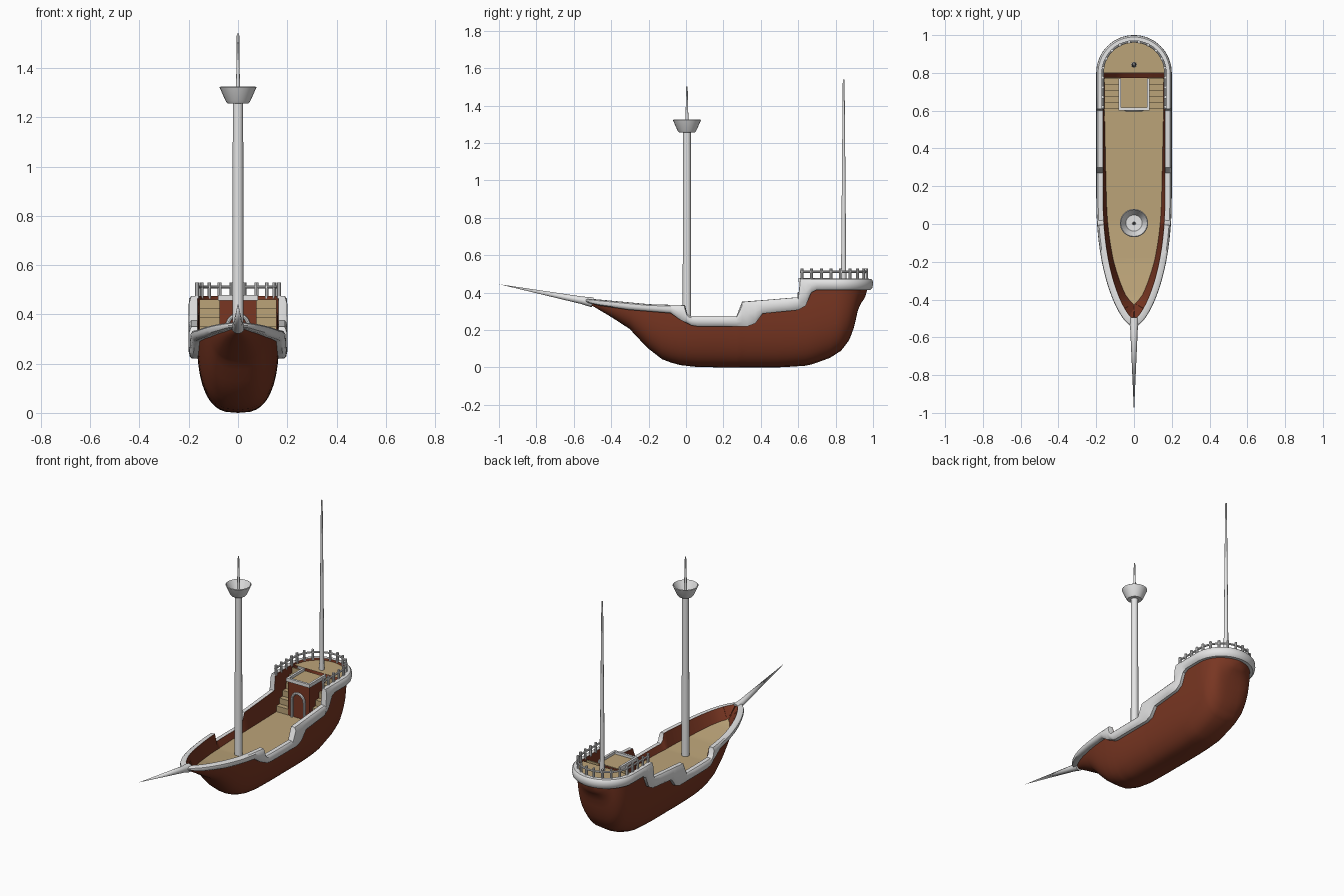
import bpy, bmesh, math
from mathutils import Vector

if "Cube" in bpy.data.objects:
    bpy.data.objects.remove(bpy.data.objects["Cube"])


def material(name, rgb):
    m = bpy.data.materials.new(name)
    m.diffuse_color = (*rgb, 1)
    m.use_nodes = True
    m.node_tree.nodes["Principled BSDF"].inputs["Base Color"].default_value = m.diffuse_color
    return m


BROWN = material("red_brown_wood", (0.19, 0.037, 0.016))
TAN = material("tan_planks", (0.50, 0.37, 0.19))
WHITE = material("pale_grey_trim", (0.78, 0.78, 0.78))


def finish(name, bm, mat, up=False):
    bmesh.ops.remove_doubles(bm, verts=bm.verts, dist=0.0004)
    bmesh.ops.dissolve_degenerate(bm, edges=bm.edges, dist=0.0001)
    bmesh.ops.recalc_face_normals(bm, faces=bm.faces)
    if up and sum(f.normal.z * f.calc_area() for f in bm.faces) < 0:
        bmesh.ops.reverse_faces(bm, faces=bm.faces)
    me = bpy.data.meshes.new(name)
    bm.to_mesh(me)
    bm.free()
    me.materials.append(mat)
    ob = bpy.data.objects.new(name, me)
    bpy.context.collection.objects.link(ob)
    bpy.ops.object.select_all(action='DESELECT')
    ob.select_set(True)
    bpy.context.view_layer.objects.active = ob
    bpy.ops.object.shade_smooth_by_angle(angle=math.radians(38))
    return ob


def grid(name, cols, mat, cyc_cols=True, cyc_rows=False, up=False):
    """Skin a list of point columns."""
    bm = bmesh.new()
    v = [[bm.verts.new(p) for p in c] for c in cols]
    n, m = len(v), len(v[0])
    for i in range(n if cyc_cols else n - 1):
        for j in range(m if cyc_rows else m - 1):
            a, b = (i + 1) % n, (j + 1) % m
            bm.faces.new((v[i][j], v[a][j], v[a][b], v[i][b]))
    return finish(name, bm, mat, up)


def lathe(name, prof, mat, loc, sides=16):
    cols = [[(r * math.cos(2 * math.pi * k / sides), r * math.sin(2 * math.pi * k / sides), z)
             for r, z in prof] for k in range(sides)]
    ob = grid(name, cols, mat)
    ob.location = loc
    return ob


def tube(name, pts, r, n, mat, sides=8):
    """Round bar along a planar path with plane normal n."""
    pts, n, cols = [Vector(p) for p in pts], Vector(n), []
    for i, p in enumerate(pts):
        t = (pts[min(i + 1, len(pts) - 1)] - pts[max(i - 1, 0)]).normalized()
        b = t.cross(n)
        cols.append([p + r * (math.cos(2 * math.pi * k / sides) * n + math.sin(2 * math.pi * k / sides) * b)
                     for k in range(sides)])
    return grid(name, cols, mat, False, True)


def box(name, x0, x1, y0, y1, z0, z1, mat):
    bm = bmesh.new()
    bmesh.ops.create_cube(bm, size=1)
    for v in bm.verts:
        v.co = ((x0 + x1) / 2 + v.co.x * (x1 - x0), (y0 + y1) / 2 + v.co.y * (y1 - y0),
                (z0 + z1) / 2 + v.co.z * (z1 - z0))
    return finish(name, bm, mat)


def interp(keys, y):
    if y <= keys[0][0]:
        return keys[0][1]
    for (a, u), (b, w) in zip(keys, keys[1:]):
        if y <= b:
            return u + (w - u) * (y - a) / (b - a)
    return keys[-1][1]


# Height lines along the ship: keel, rail top, rail bottom, deck
KEEL = [(-.51, .335), (-.4, .27), (-.3, .205), (-.25, .15), (-.2, .10), (-.13, .045), (-.05, .015), (.05, .003),
        (.2, 0), (.5, 0), (.65, .01), (.76, .045), (.83, .09), (.875, .15), (.9, .22), (.92, .31),
        (.937, .345), (.955, .37), (.968, .41)]
TOP = [(-.51, .367), (-.2, .338), (-.005, .332), (.005, .29), (.02, .275), (.27, .275), (.3, .35),
       (.6, .375), (.61, .474)]
LOW = [(-.51, .345), (-.45, .33), (-.3, .308), (-.08, .29), (-.03, .255), (.03, .225), (.06, .22),
       (.33, .22), (.37, .235), (.41, .288), (.6, .307), (.64, .33), (.67, .40), (.7, .415)]
FULL = [(.6, .36), (.8, .42), (.97, .47)]
DECK = [(-.51, .32), (-.4, .29), (-.2, .255), (0, .24), (.8, .24), (.82, .462)]
INSET = [(-.51, .075), (-.4, .04), (-.2, .03), (.3, .018), (.6, .012), (1, .008)]
POOP = .462


def width(y):
    if y < .15:
        return .168 * max(0, 1 - ((.15 - y) / .66) ** 2.2) ** .7
    return .168 * math.sqrt(max(0, 1 - (max(0, y - .8) / .168) ** 2))


# Half plan outline from bow to stern, with outward normals
ys = {round(.15 - .66 * math.cos(math.pi / 2 * i / 18), 4) for i in range(19)}
ys |= {round(.8 + .168 * math.sin(math.pi / 2 * i / 18), 4) for i in range(19)}
ys |= {y for y, z in TOP + LOW} | {.2, .48, .54, .77}
base = [Vector((width(y), y, 0)) for y in sorted(ys)]
base[0].x = base[-1].x = 0
norms = []
for i in range(len(base)):
    t = (base[min(i + 1, len(base) - 1)] - base[max(i - 1, 0)]).normalized()
    norms.append(Vector((t.y, -t.x, 0)))
norms[0], norms[-1] = Vector((0, -1, 0)), Vector((0, 1, 0))


def at(i, off, z):
    p = base[i] + norms[i] * off
    return Vector((max(0, p.x), p.y, z))


def mirrored(half):
    return half + [[Vector((-p.x, p.y, p.z)) for p in c] for c in half[::-1]]


# Hull shell with inner bulwark, trim band and decks
hull, rail, main, poop = [], [], [], []
for i, p in enumerate(base):
    y = p.y
    k, top, low, full = (interp(c, y) for c in (KEEL, TOP, LOW, FULL))
    col = []
    for j in range(15):
        z = k + (top - k) * (j / 14) ** 1.6
        u = min(1, max(0, (full - z) / (full - k)))
        col.append(Vector((p.x * (1 - u ** 2.8) ** (1 / 2.8), y, z)))
    inset, dz = interp(INSET, y), interp(DECK, y)
    hull.append(col + [at(i, -.004, top), at(i, -inset, dz - .004)])
    h = top - low
    rail.append([at(i, o, low + h * f) for o, f in
                 ((-.003, 1.01), (.022, 1), (.030, .84), (.032, .5), (.028, .18), (.018, 0), (-.003, 0))])
    if y <= .8:
        e = at(i, -inset, dz)
        main.append([e, Vector((0, e.y, e.z))])
    if y >= .77:
        e = at(i, -.004, POOP)
        poop.append([e, Vector((0, e.y, e.z))])
grid("hull", mirrored(hull), BROWN)
grid("rail_band", mirrored(rail), WHITE, cyc_rows=True)
grid("main_deck", mirrored(main), TAN, up=True)
grid("poop_deck", mirrored(poop), TAN, up=True)

# Cabin block between the stairs, with its deck and trim
box("cabin", -.075, .075, .61, .775, .235, POOP - .004, BROWN)
box("cabin_deck", -.075, .075, .61, .772, POOP - .004, POOP, TAN)
box("cabin_front_trim", -.082, .082, .602, .616, POOP - .006, .478, WHITE)
arch = [(-.043, .604, .235), (-.043, .604, .30)]
arch += [(-.043 * math.cos(math.pi * k / 12), .604, .352 + .045 * math.sin(math.pi * k / 12)) for k in range(13)]
arch += [(.043, .604, .30), (.043, .604, .235)]
tube("door_arch", arch, .008, (0, 1, 0), WHITE)

# Stairs on both sides
for side in (-1, 1):
    x0, x1 = sorted((side * .074, side * .157))
    for s in range(5):
        box("stair_step", x0, x1, .61 + .032 * s, .775, .23, .24 + .037 * (s + 1), TAN)
    box("stair_back", x0, x1, .768, .776, .23, POOP - .001, TAN)
    a, b = sorted((side * .068, side * .082))
    box("cabin_side_trim", a, b, .605, .77, POOP - .006, .478, WHITE)

# Balustrade round the stern
half = [at(i, -.002, .512) for i, p in enumerate(base) if p.y >= .61]
path = half + [Vector((-p.x, p.y, p.z)) for p in half[-2::-1]]
tube("balustrade_rail", path, .006, (0, 0, 1), WHITE)
lengths = [0]
for p, q in zip(path, path[1:]):
    lengths.append(lengths[-1] + (q - p).length)
count = 18
for k in range(count):
    d = .01 + (lengths[-1] - .02) * k / (count - 1)
    pos = [interp(list(zip(lengths, [p[a] for p in path])), d) for a in (0, 1)]
    lathe("balustrade_post", [(0, .465), (.008, .465), (.008, .53), (0, .53)], WHITE, (*pos, 0), 8)

# Masts, lookout basket and bowsprit
lathe("main_mast", [(0, .23), (.023, .23), (.021, 1.265), (0, 1.265)], WHITE, (0, .005, 0))
lathe("lookout_basket", [(0, 1.256), (.042, 1.256), (.05, 1.266), (.075, 1.322), (.071, 1.325),
                         (.043, 1.272), (0, 1.27)], WHITE, (0, .005, 0), 24)
lathe("top_mast", [(.01, 1.26), (.007, 1.38), (.004, 1.503), (0, 1.503)], WHITE, (0, .005, 0), 10)
lathe("stern_mast", [(.015, .45), (.011, .9), (.005, 1.54), (0, 1.54)], WHITE, (0, .843, 0), 10)
sprit = lathe("bowsprit", [(0, 0), (.027, 0), (.02, .06), (0, .51)], WHITE, (0, -.499, .348), 12)
sprit.rotation_euler.x = math.atan2(.5, .097)
